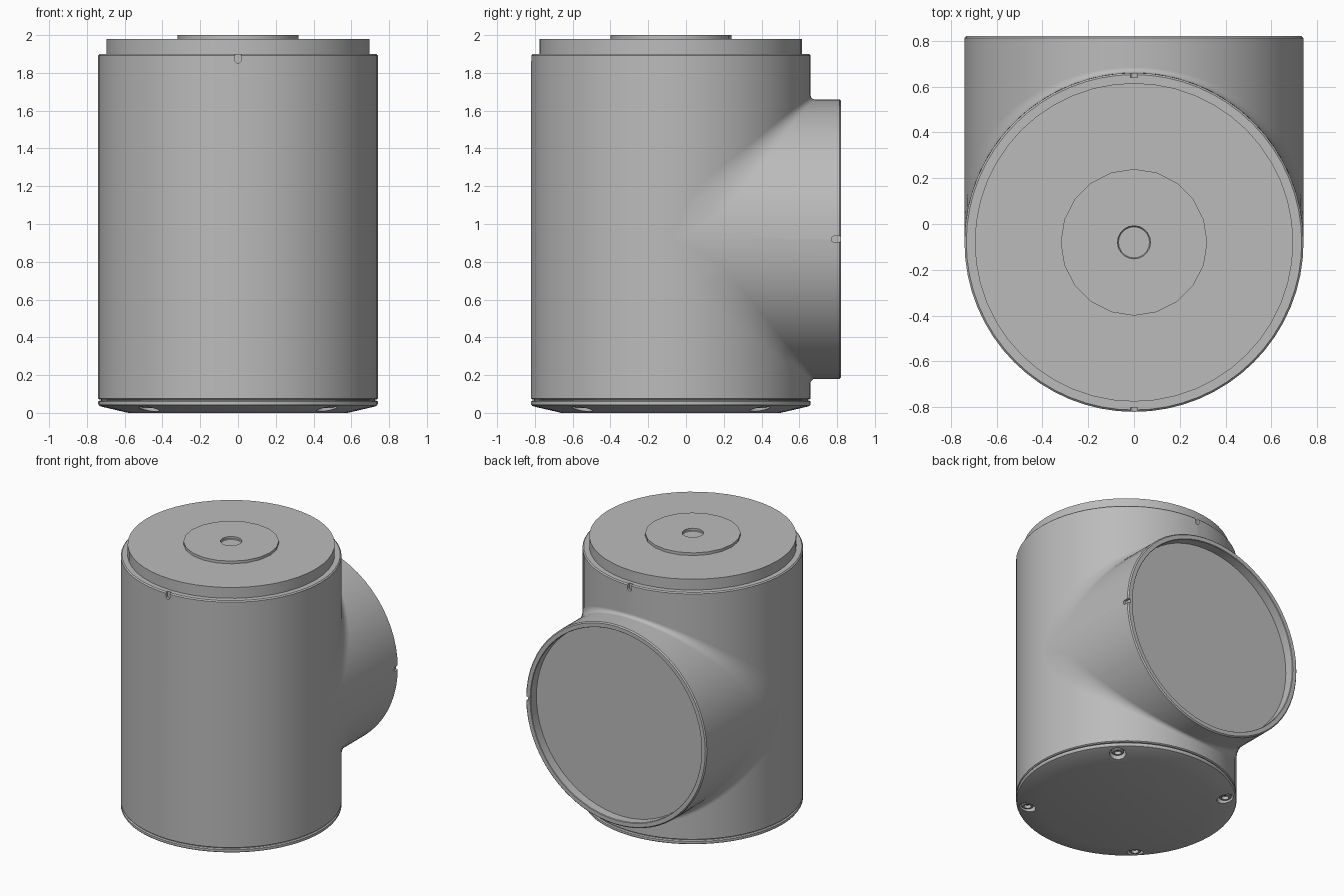
import bpy, bmesh, math
from mathutils import Matrix, Vector

cube = bpy.data.objects.get("Cube")
if cube:
    bpy.data.objects.remove(cube, do_unlink=True)

R = 0.74                      # radius of both pipes
AXIS = Vector((0, -0.08, 0))  # foot of the upright axis
MID = 0.92                    # height of the branch axis

grey = bpy.data.materials.new("plain grey")
grey.use_nodes = True
colour = (0.5, 0.5, 0.5, 1)
grey.diffuse_color = colour
grey.node_tree.nodes["Principled BSDF"].inputs["Base Color"].default_value = colour


def finish(name, bm, place=Matrix(), smooth=True):
    bmesh.ops.remove_doubles(bm, verts=bm.verts, dist=1e-5)
    bmesh.ops.recalc_face_normals(bm, faces=bm.faces)
    bm.transform(place)
    mesh = bpy.data.meshes.new(name)
    bm.to_mesh(mesh)
    bm.free()
    mesh.materials.append(grey)
    ob = bpy.data.objects.new(name, mesh)
    bpy.context.collection.objects.link(ob)
    if smooth:
        shade(ob)
    return ob


def shade(ob):
    bpy.ops.object.select_all(action='DESELECT')
    ob.select_set(True)
    bpy.context.view_layer.objects.active = ob
    bpy.ops.object.shade_smooth_by_angle(angle=math.radians(30))


def lathe(name, profile, sides=64, place=Matrix.Translation(AXIS), smooth=True):
    """Turn (radius, height) points around z; first and last lie on the axis."""
    bm = bmesh.new()
    rings = []
    for r, z in profile:
        if r == 0:
            rings.append([bm.verts.new((0, 0, z))])
        else:
            rings.append([bm.verts.new((r * math.cos(a), r * math.sin(a), z))
                          for a in (math.tau * i / sides for i in range(sides))])
    for lo, hi in zip(rings, rings[1:]):
        for i in range(sides):
            j = (i + 1) % sides
            ring = [lo[i % len(lo)], lo[j % len(lo)], hi[j % len(hi)], hi[i % len(hi)]]
            bm.faces.new(list(dict.fromkeys(ring)))
    # merge the axis fans into single flat caps
    ends = [v for ring in (rings[0], rings[-1]) for v in ring if len(ring) == 1]
    bmesh.ops.dissolve_verts(bm, verts=ends)
    return finish(name, bm, place, smooth)


def cut(ob, cutters):
    for c in cutters:
        mod = ob.modifiers.new("cut", 'BOOLEAN')
        mod.operation, mod.solver, mod.object = 'DIFFERENCE', 'EXACT', c
        c.hide_render = True
        c.hide_set(True)


def notch_cutter(name, place):
    """Slot with a round end, pointing along local -z, depth along local y."""
    bm = bmesh.new()
    w, n = 0.016, 8
    outline = [(w * math.cos(a), w * math.sin(a))
               for a in (math.pi + math.pi * i / n for i in range(n + 1))]
    outline += [(w, 0.08), (-w, 0.08)]
    face = bm.faces.new([bm.verts.new((x, -0.02, z)) for x, z in outline])
    out = bmesh.ops.extrude_face_region(bm, geom=[face])
    bmesh.ops.translate(bm, vec=(0, 0.04, 0),
                        verts=[g for g in out["geom"] if isinstance(g, bmesh.types.BMVert)])
    return finish(name, bm, place, False)


# Upright pipe
body = lathe("main_body", [(0, 0.07), (0.732, 0.07), (R, 0.076), (R, 1.892),
                           (0.732, 1.9), (0, 1.9)])
cut(body, [notch_cutter("body_notch_cutter",
                        Matrix.Translation(AXIS + Vector((0, s * R, 1.867))))
           for s in (-1, 1)])

# Stepped lid
lathe("top_plate", [(0, 1.88), (0.695, 1.88), (0.695, 1.98), (0, 1.98)], 48)
lathe("top_disc", [(0, 1.95), (0.32, 1.95), (0.32, 2.0), (0.072, 2.0),
                   (0.072, 1.985), (0.055, 1.965), (0, 1.965)], 20)

# Branch pipe with a recessed end face
branch_place = Matrix.Translation(AXIS + Vector((0, 0, MID))) @ Matrix.Rotation(-math.pi / 2, 4, 'X')
branch = lathe("branch_pipe", [(0, 0), (R, 0), (R, 0.892), (0.732, 0.9), (0.703, 0.9),
                               (0.7, 0.896), (0.7, 0.83), (0, 0.83)], place=branch_place)
side_place = (Matrix.Translation((R, 0.79, MID)) @ Matrix.Rotation(-math.pi / 2, 4, 'Z')
              @ Matrix.Rotation(math.pi / 2, 4, 'Y'))
# slot runs towards the open end of the branch
slot_axes = Matrix(((0, 1, 0), (0, 0, 1), (1, 0, 0))).to_4x4()
side_place = Matrix.Translation((R, 0.785, MID)) @ slot_axes
cut(branch, [notch_cutter("branch_notch_cutter", side_place)])


# Blends between the pipes: quarter-round sections that widen towards the sides
def blend(name, up, steps=64, arc=8):
    bm = bmesh.new()
    rows = []
    for i in range(steps + 1):
        t = math.pi * i / steps
        x, s = R * math.cos(t), math.sin(t)
        d = (0.022 + 0.13 * (1 - s)) * min(1, s / 0.2)
        corner = R * s
        pts = [(corner + d * (1 - math.cos(a)), corner + d * (1 - math.sin(a)))
               for a in (math.pi / 2 * k / arc for k in range(arc + 1))]
        inner = max(corner - 0.004, 0)
        pts.append((inner, inner))
        rows.append([bm.verts.new((x, y, up * z)) for y, z in pts])
    n = arc + 2
    for a, b in zip(rows, rows[1:]):
        for k in range(n):
            m = (k + 1) % n
            bm.faces.new((a[k], a[m], b[m], b[k]))
    bmesh.ops.dissolve_degenerate(bm, edges=bm.edges, dist=1e-6)
    finish(name, bm, Matrix.Translation(AXIS + Vector((0, 0, MID))))


blend("upper_blend", 1)
blend("lower_blend", -1)

# Bottom cover with four screws in counterbores
cover = lathe("bottom_cover", [(0, 0), (0.58, 0), (0.722, 0.033), (0.735, 0.038), (R, 0.046),
                               (R, 0.06), (0.732, 0.066), (0.725, 0.066), (0.725, 0.08), (0, 0.08)])
bores = []
for i in range(4):
    a = math.pi / 4 + i * math.pi / 2
    spot = Matrix.Translation(AXIS + Vector((0.665 * math.cos(a), 0.665 * math.sin(a), 0)))
    bores.append(lathe("screw_bore_cutter", [(0, -0.05), (0.055, -0.05), (0.055, 0.06), (0, 0.06)],
                       24, spot, False))
    lathe("cover_screw", [(0, 0.05), (0.024, 0.05), (0.024, 0.027), (0.036, 0.027),
                          (0.042, 0.033), (0.042, 0.07), (0, 0.07)], 18, spot)
cut(cover, bores)
